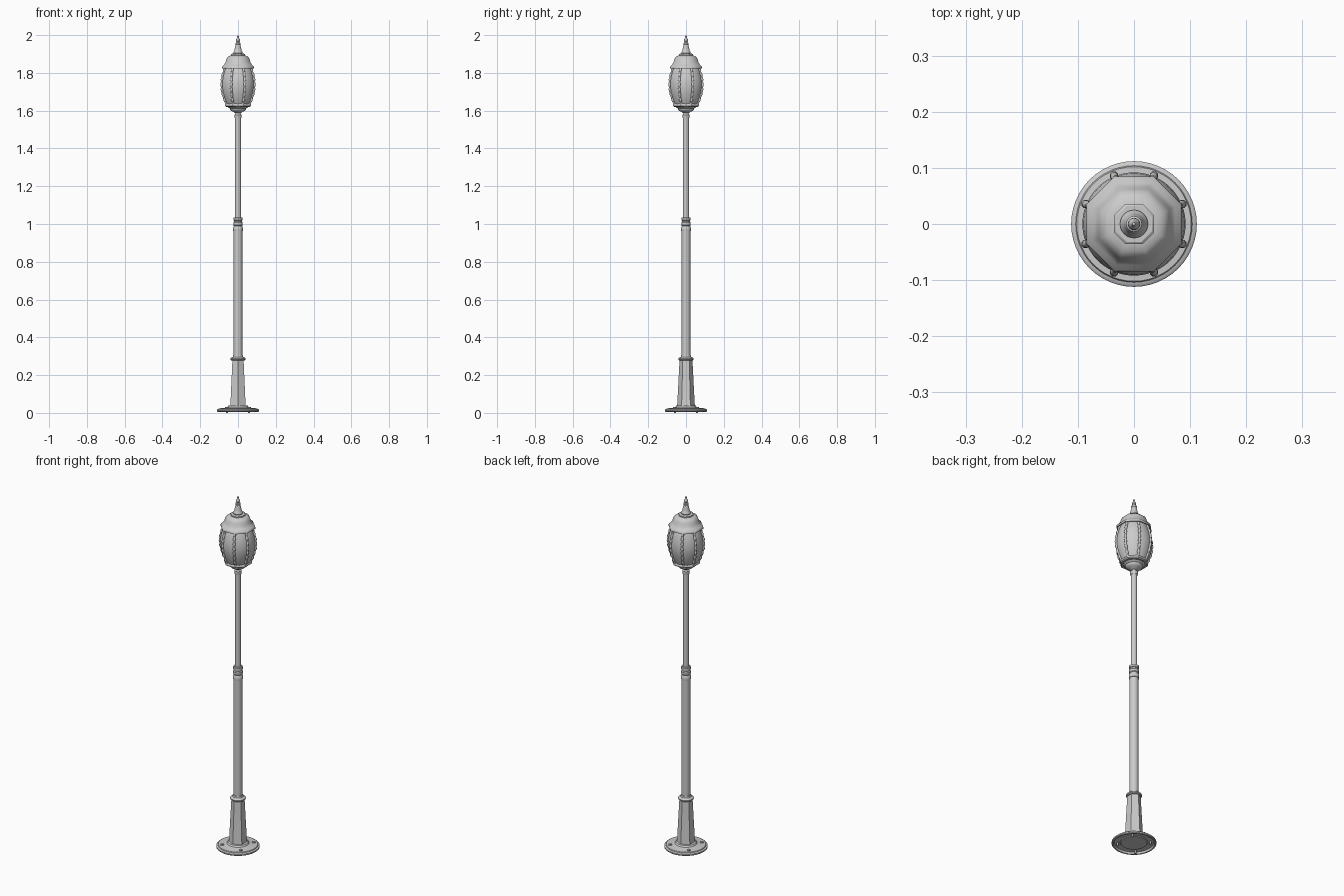
import bpy, bmesh
from math import pi, sin, cos, radians


def lathe(name, profile, sides=32, turn=0.0, angle=35):
    """Revolve (radius, z) points; r = 0 at an end closes to a point."""
    bm = bmesh.new()
    rings = []
    for r, z in profile:
        if r == 0:
            rings.append([bm.verts.new((0, 0, z))])
        else:
            rings.append([bm.verts.new((r * cos(turn + 2 * pi * i / sides),
                                        r * sin(turn + 2 * pi * i / sides), z))
                          for i in range(sides)])
    for a, b in zip(rings, rings[1:]):
        for i in range(sides):
            j = (i + 1) % sides
            quad = [a[i % len(a)], a[j % len(a)], b[j % len(b)], b[i % len(b)]]
            bm.faces.new(list(dict.fromkeys(quad)))
    bmesh.ops.recalc_face_normals(bm, faces=bm.faces)
    return add(name, bm, angle)


def add(name, bm, angle=35):
    me = bpy.data.meshes.new(name)
    bm.to_mesh(me)
    bm.free()
    ob = bpy.data.objects.new(name, me)
    bpy.context.collection.objects.link(ob)
    bpy.ops.object.select_all(action='DESELECT')
    bpy.context.view_layer.objects.active = ob
    ob.select_set(True)
    bpy.ops.object.shade_smooth_by_angle(angle=radians(angle))
    return ob


OCT = pi / 8
K = 1 / cos(OCT)          # flat-to-corner factor of an octagon

# round foot plate, hollow underneath
lathe("foot_plate", [(0, 0.012), (0.066, 0.012), (0.070, 0.016), (0.098, 0.016),
                     (0.102, 0.006), (0.109, 0.006), (0.112, 0.009), (0.112, 0.016),
                     (0.109, 0.019), (0.104, 0.020), (0.102, 0.024), (0.070, 0.026),
                     (0.057, 0.030), (0.052, 0.038), (0.046, 0.040), (0, 0.040)], 48)

# four anchor bolts
for i in range(4):
    a = pi / 4 + i * pi / 2
    bolt = lathe(f"anchor_bolt_{i + 1}", [(0, 0), (0.005, 0), (0.005, 0.024), (0.009, 0.024),
                                          (0.009, 0.030), (0, 0.031)], 12)
    bolt.location = (0.083 * cos(a), 0.083 * sin(a), 0)

# six-sided tapered pedestal
lathe("pedestal", [(0, 0.034), (0.048, 0.034), (0.046, 0.05), (0.034, 0.282), (0, 0.282)],
      6, pi / 2)
lathe("pedestal_collar", [(0, 0.278), (0.036, 0.278), (0.040, 0.282), (0.040, 0.288),
                          (0.036, 0.292), (0.028, 0.296), (0.026, 0.304), (0, 0.304)])

# lower and upper pole with their joint
lathe("lower_pole", [(0, 0.29), (0.023, 0.29), (0.023, 0.97), (0, 0.97)], 16)
lathe("pole_joint", [(0, 0.962), (0.025, 0.962), (0.026, 0.967), (0.026, 0.980), (0.023, 0.985),
                     (0.022, 0.99), (0.025, 0.994), (0.025, 1.007), (0.021, 1.012),
                     (0.022, 1.018), (0.025, 1.020), (0.025, 1.032), (0.022, 1.035), (0, 1.035)])
lathe("upper_pole", [(0, 1.03), (0.016, 1.03), (0.016, 1.57), (0, 1.57)], 20)
lathe("pole_cap", [(0, 1.560), (0.018, 1.560), (0.019, 1.564), (0.019, 1.578),
                   (0.015, 1.583), (0.012, 1.590), (0, 1.590)])

# lantern cup and eight-sided rim
lathe("lantern_cup", [(0, 1.585), (0.016, 1.587), (0.024, 1.594), (0.036, 1.598), (0.042, 1.604),
                      (0.044, 1.612), (0.050, 1.616), (0.058, 1.622), (0, 1.622)])
lathe("lantern_rim", [(0, 1.620), (0.062 * K, 1.620), (0.068 * K, 1.625), (0.068 * K, 1.632),
                      (0.064 * K, 1.638), (0, 1.638)], 8, OCT)

# egg-shaped glass
GLASS = [(0.064, 1.634), (0.074, 1.655), (0.084, 1.685), (0.090, 1.712), (0.092, 1.738),
         (0.090, 1.765), (0.084, 1.793), (0.076, 1.818), (0.066, 1.838)]
lathe("glass", [(0, 1.634)] + GLASS + [(0, 1.838)], 48)

# eight scalloped ribs following the glass
for i in range(8):
    a = OCT + i * pi / 4
    cu = bpy.data.curves.new("rib", 'CURVE')
    cu.dimensions = '3D'
    cu.bevel_depth = 0.0065
    cu.bevel_resolution = 2
    cu.use_fill_caps = True
    sp = cu.splines.new('POLY')
    steps = 32
    sp.points.add(steps)
    for k, p in enumerate(sp.points):
        t = k / steps * (len(GLASS) - 1)
        n = min(int(t), len(GLASS) - 2)
        f = t - n
        r = GLASS[n][0] * (1 - f) + GLASS[n + 1][0] * f + 0.002
        z = GLASS[n][1] * (1 - f) + GLASS[n + 1][1] * f
        p.co = (r * cos(a), r * sin(a), z, 1)
        p.radius = 0.95 + 0.22 * cos(k * pi / 2)
    rib = bpy.data.objects.new(f"rib_{i + 1}", cu)
    bpy.context.collection.objects.link(rib)

# eight-sided flared roof with a thin hollow underside
roof = [(0.036, 1.893), (0.048, 1.889), (0.056, 1.883), (0.062, 1.872), (0.066, 1.856),
        (0.073, 1.844), (0.082, 1.836), (0.085, 1.831), (0.085, 1.823), (0.080, 1.823),
        (0.070, 1.836), (0.062, 1.850)]
lathe("roof", [(0, 1.893)] + [(r * K, z) for r, z in roof] + [(0, 1.850)], 8, OCT, 46)
lathe("roof_cap", [(0, 1.888), (0.036 * K, 1.888), (0.036 * K, 1.899), (0.032 * K, 1.902),
                   (0, 1.902)], 8, OCT)

# turned finial
lathe("finial", [(0, 1.900), (0.023, 1.900), (0.025, 1.906), (0.023, 1.912), (0.020, 1.916),
                 (0.018, 1.926), (0.014, 1.942), (0.012, 1.950), (0.014, 1.953), (0.014, 1.958),
                 (0.009, 1.961), (0.008, 1.965), (0.011, 1.970), (0.010, 1.977),
                 (0.006, 1.983), (0.005, 1.990), (0.003, 1.998), (0, 2.0)], 24)
